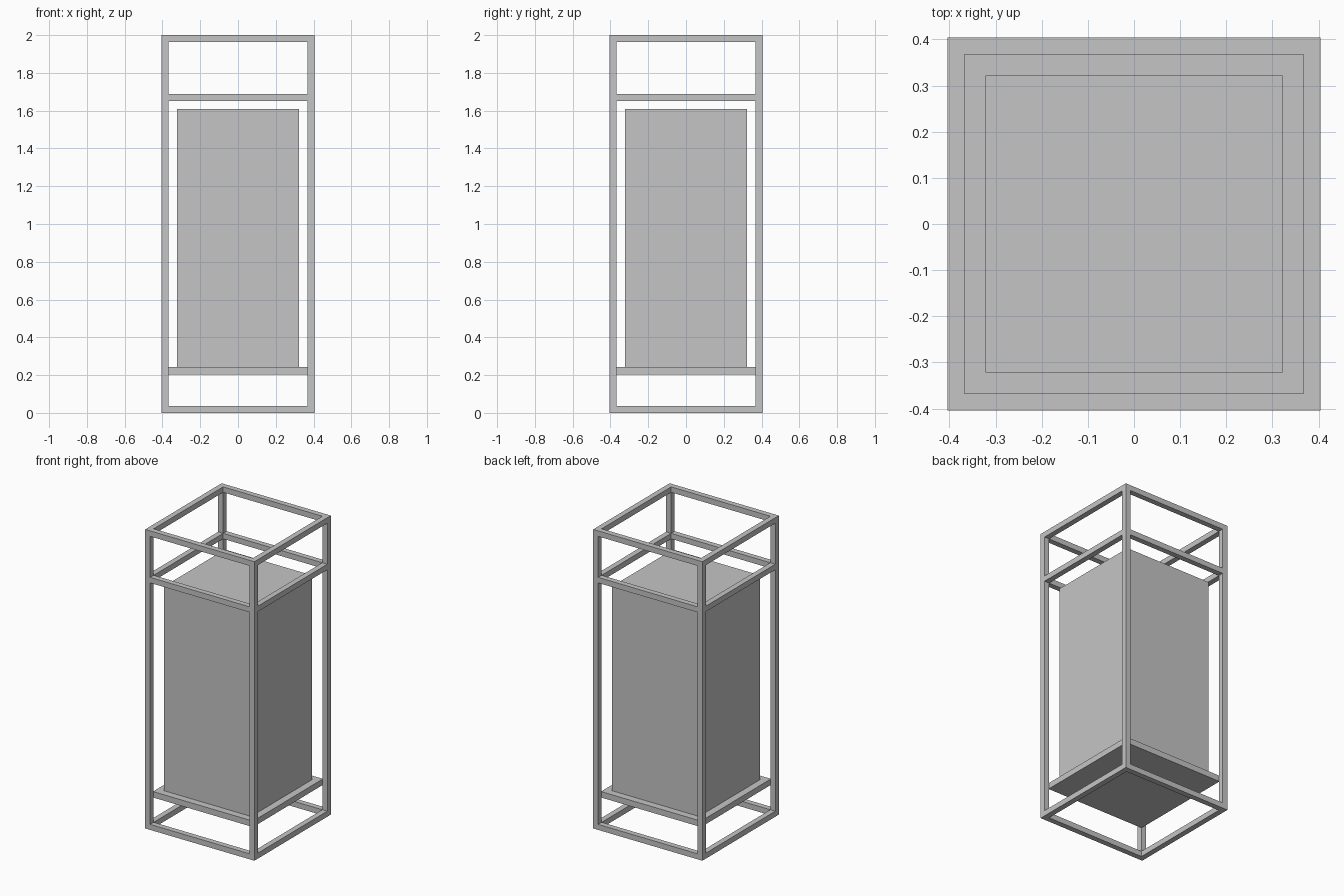
import bpy

cube = bpy.data.objects.get("Cube")
if cube:
    bpy.data.objects.remove(cube, do_unlink=True)

# One plain grey for everything
grey = bpy.data.materials.new("plain_grey")
grey.use_nodes = True
colour = (0.56, 0.56, 0.56, 1)
grey.diffuse_color = colour
grey.node_tree.nodes["Principled BSDF"].inputs["Base Color"].default_value = colour

HALF = 0.404      # half width of the frame
BAR = 0.037       # thickness of the frame bars
INNER = HALF - BAR
MID = HALF - BAR / 2


def box(name, low, high):
    """Axis-aligned box between two corners."""
    centre = [(a + b) / 2 for a, b in zip(low, high)]
    bpy.ops.mesh.primitive_cube_add(size=1, location=centre)
    ob = bpy.context.object
    ob.name = name
    ob.scale = [b - a for a, b in zip(low, high)]
    bpy.ops.object.transform_apply(location=False, rotation=False, scale=True)
    ob.data.materials.append(grey)
    return ob


# Corner posts
for side, sx in (("right", -1), ("left", 1)):
    for end, sy in (("front", -1), ("back", 1)):
        x, y = sx * MID, sy * MID
        box(f"{end}_{side}_post", (x - BAR / 2, y - BAR / 2, 0),
            (x + BAR / 2, y + BAR / 2, 2))

# Rail rings between the posts
for level, z in (("bottom", 0), ("middle", 1.652), ("top", 2 - BAR)):
    for s, x_name, y_name in ((-1, "right", "front"), (1, "left", "back")):
        a, b = sorted((s * INNER, s * HALF))
        box(f"{level}_{y_name}_rail", (-INNER, a, z), (INNER, b, z + BAR))
        box(f"{level}_{x_name}_rail", (a, -INNER, z), (b, INNER, z + BAR))

# Shelf and the block standing on it
box("shelf", (-0.37, -0.37, 0.203), (0.37, 0.37, 0.243))
box("inner_block", (-0.322, -0.322, 0.243), (0.322, 0.322, 1.61))
